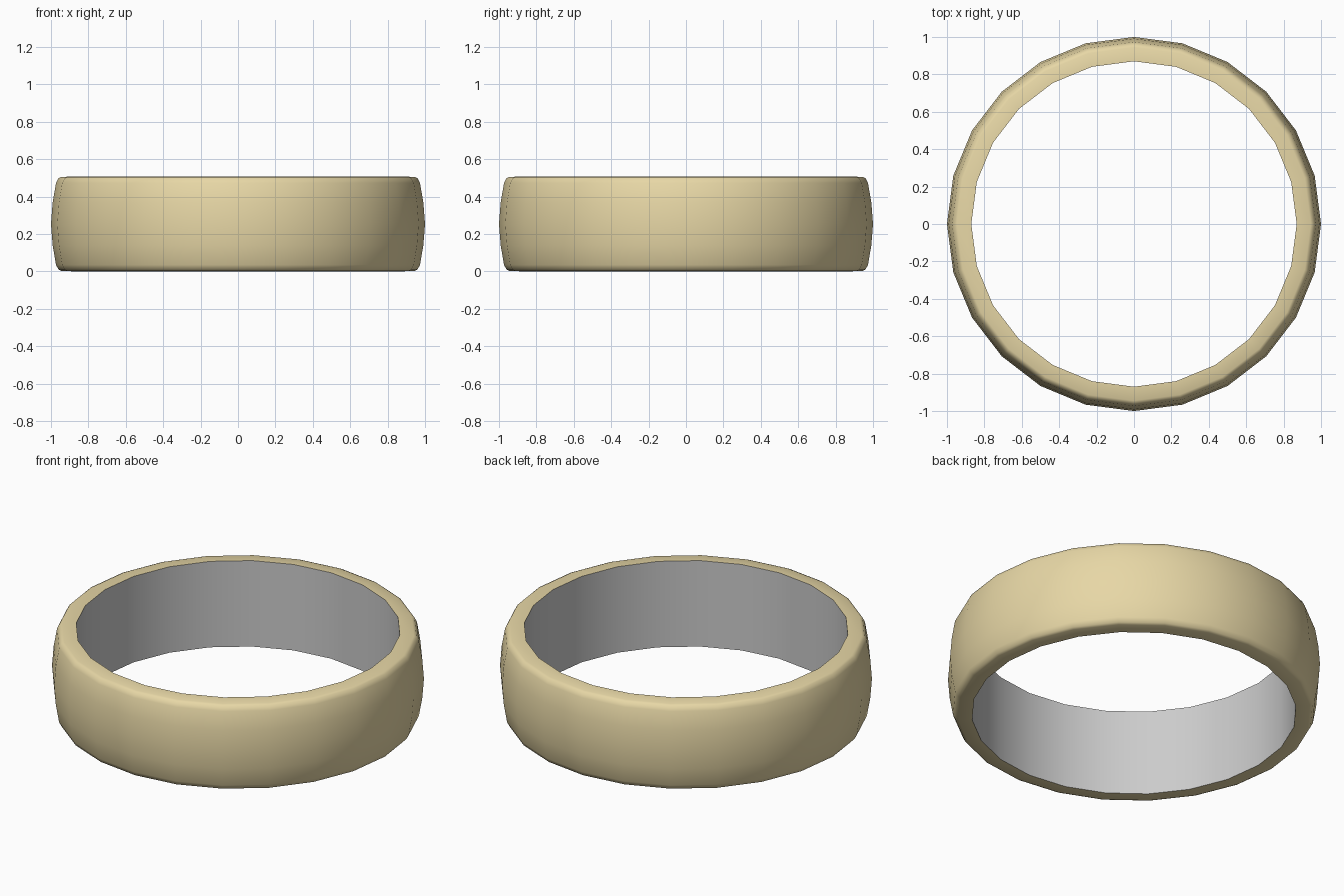
import bpy, bmesh
from math import cos, sin, tau, radians

if "Cube" in bpy.data.objects:
    bpy.data.objects.remove(bpy.data.objects["Cube"])

SIDES = 24


def lathe(name, profile, color=None):
    """Revolve an open (radius, z) profile, listed so that faces point outward."""
    bm = bmesh.new()
    rings = [[bm.verts.new((r * cos(tau * i / SIDES), r * sin(tau * i / SIDES), z))
              for i in range(SIDES)] for r, z in profile]
    for a, b in zip(rings, rings[1:]):
        for i in range(SIDES):
            j = (i + 1) % SIDES
            bm.faces.new((a[i], a[j], b[j], b[i]))
    for f in bm.faces:
        f.smooth = True
    mesh = bpy.data.meshes.new(name)
    bm.to_mesh(mesh)
    bm.free()
    obj = bpy.data.objects.new(name, mesh)
    bpy.context.collection.objects.link(obj)
    if color:
        mat = bpy.data.materials.new(name + "_gold")
        mat.diffuse_color = color
        mat.use_nodes = True
        mat.node_tree.nodes["Principled BSDF"].inputs["Base Color"].default_value = mat.diffuse_color
        mesh.materials.append(mat)
    return obj


# Gold outer band: flat rims, small rounded corners, bulging side
half = [(0.87, 0.0), (0.945, 0.003), (0.96, 0.01), (0.973, 0.035), (0.991, 0.14)]
HEIGHT = 0.508
profile = half + [(1.0, HEIGHT / 2)] + [(r, HEIGHT - z) for r, z in reversed(half)]
lathe("outer_band", profile, (0.80, 0.68, 0.38, 1))

# Grey inner lining, facing the axis
lathe("inner_lining", [(0.87, HEIGHT), (0.87, 0.0)])
